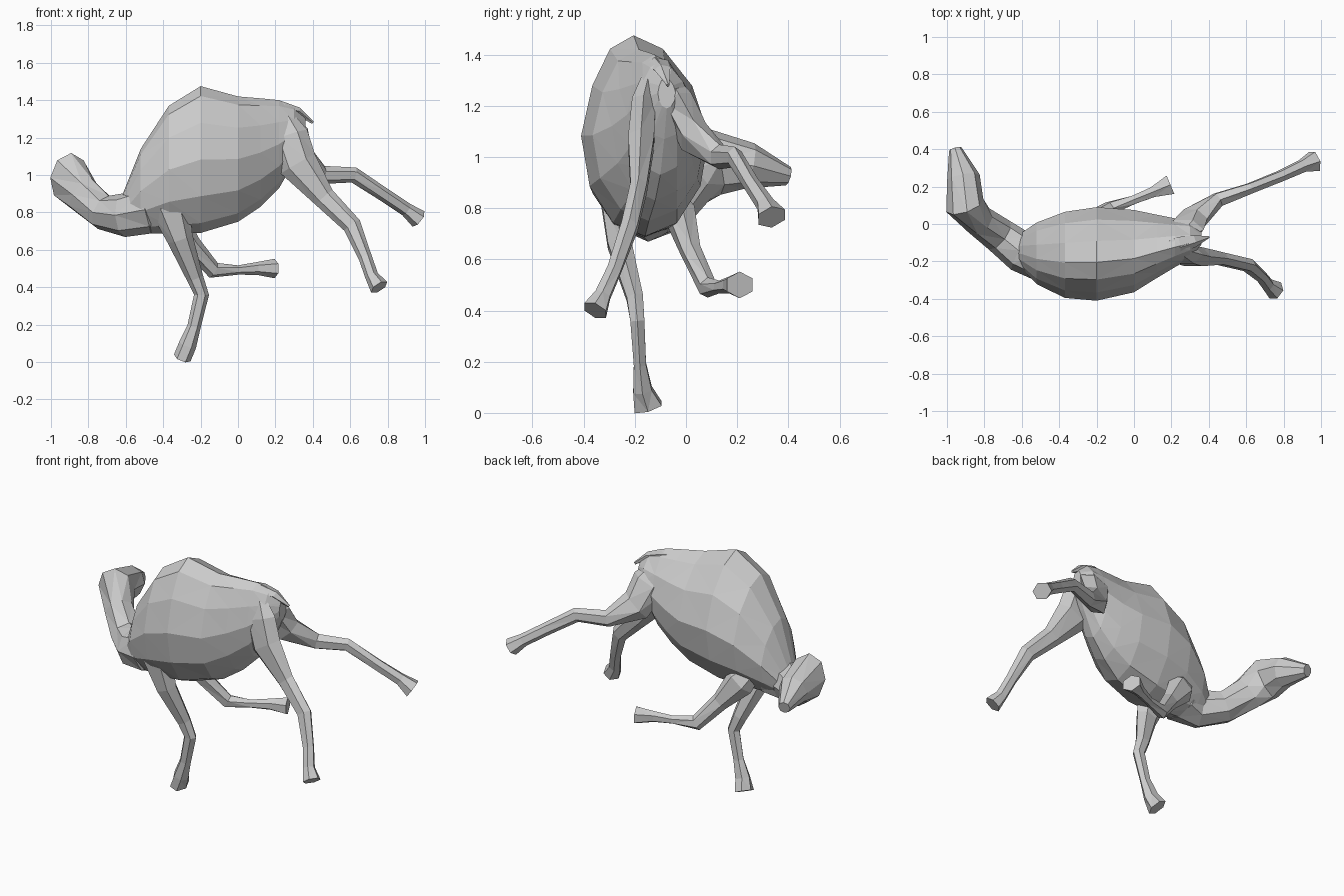
import bpy, bmesh, math
from mathutils import Vector


def skin(name, rings):
    """Skin a closed, flat-shaded mesh over a list of vertex rings."""
    bm = bmesh.new()
    loops = [[bm.verts.new(p) for p in r] for r in rings]
    n = len(loops[0])
    for a, b in zip(loops, loops[1:]):
        for i in range(n):
            j = (i + 1) % n
            bm.faces.new((a[i], a[j], b[j], b[i]))
    bm.faces.new(loops[0][::-1])
    bm.faces.new(loops[-1])
    bmesh.ops.triangulate(bm, faces=bm.faces[:])
    bmesh.ops.recalc_face_normals(bm, faces=bm.faces[:])
    me = bpy.data.meshes.new(name)
    bm.to_mesh(me)
    bm.free()
    ob = bpy.data.objects.new(name, me)
    bpy.context.collection.objects.link(ob)
    return ob


def limb(name, path, ref, n=6):
    """Tapered tube along (x, y, z, side radius, ref-direction radius),
    with a slimmer root sunk into the body."""
    pts = [Vector(p[:3]) for p in path]
    radii = [p[3:] for p in path]
    root = pts[0] + (pts[0] - pts[1]) * 0.7
    root.y = (pts[0].y - 0.12) / 2
    pts.insert(0, root)
    radii.insert(0, [r * 0.55 for r in radii[0]])
    rings = []
    for i, p in enumerate(pts):
        t = (pts[min(i + 1, len(pts) - 1)] - pts[max(i - 1, 0)]).normalized()
        side = t.cross(Vector(ref)).normalized()
        up = side.cross(t)
        rs, ru = radii[i]
        rings.append([p + side * rs * math.cos(k * math.tau / n)
                      + up * ru * 1.06 * math.sin(k * math.tau / n)
                      for k in range(n)])
    return skin(name, rings)


# Body: egg-shaped sections (x, centre y, bottom z, top z, half width)
sections = [
    (-0.62, -0.14, 0.70, 0.89, 0.08),
    (-0.52, -0.157, 0.69, 1.14, 0.165),
    (-0.37, -0.165, 0.685, 1.37, 0.23),
    (-0.20, -0.16, 0.69, 1.475, 0.25),
    (0.00, -0.145, 0.75, 1.42, 0.22),
    (0.12, -0.12, 0.83, 1.41, 0.17),
    (0.22, -0.10, 0.93, 1.40, 0.13),
    (0.30, -0.085, 1.07, 1.37, 0.10),
    (0.36, -0.075, 1.19, 1.31, 0.035),
]
rings = []
for x, yc, lo, hi, w in sections:
    ring = []
    for k in range(12):
        a = k * math.tau / 12
        s = max(0, math.sin(a))
        ring.append((x, yc + w * math.cos(a) * (1 - 0.2 * s) - 0.18 * w * s * s,
                     (lo + hi) / 2 + (hi - lo) / 2 * math.sin(a)))
    rings.append(ring)
skin("body", rings)

# Neck and head, turned to the far side
limb("neck_and_head", [
    (-0.50, -0.165, 0.815, 0.15, 0.125),
    (-0.61, -0.145, 0.785, 0.11, 0.11),
    (-0.72, -0.06, 0.80, 0.095, 0.09),
    (-0.83, 0.02, 0.895, 0.085, 0.10),
    (-0.905, 0.10, 0.985, 0.105, 0.13),
    (-0.912, 0.25, 0.965, 0.088, 0.085),
    (-0.955, 0.40, 0.925, 0.035, 0.035)], (0, 0, 1), 8)


def leg(name, *path):
    limb(name, path, (0, 1, 0))


# Legs: hip or shoulder, knee, ankle, hoof
leg("front_leg_near",
    (-0.36, -0.27, 0.82, 0.105, 0.07), (-0.31, -0.26, 0.66, 0.07, 0.05),
    (-0.23, -0.20, 0.45, 0.045, 0.035), (-0.195, -0.19, 0.36, 0.04, 0.03),
    (-0.235, -0.18, 0.19, 0.036, 0.026), (-0.27, -0.17, 0.09, 0.048, 0.04),
    (-0.298, -0.148, 0.022, 0.048, 0.06))
leg("front_leg_far",
    (-0.36, -0.02, 0.77, 0.09, 0.06), (-0.25, 0.02, 0.63, 0.052, 0.04),
    (-0.13, 0.085, 0.49, 0.045, 0.035), (0.0, 0.13, 0.492, 0.025, 0.025),
    (0.10, 0.17, 0.50, 0.034, 0.03), (0.195, 0.21, 0.50, 0.052, 0.058))
leg("hind_leg_near",
    (0.27, -0.165, 1.21, 0.105, 0.05), (0.32, -0.175, 1.06, 0.105, 0.055),
    (0.46, -0.185, 0.88, 0.06, 0.035), (0.61, -0.22, 0.73, 0.05, 0.035),
    (0.68, -0.28, 0.56, 0.036, 0.03), (0.715, -0.325, 0.46, 0.036, 0.033),
    (0.755, -0.355, 0.40, 0.052, 0.05))
leg("hind_leg_far",
    (0.27, -0.03, 1.21, 0.11, 0.06), (0.32, 0.03, 1.08, 0.095, 0.06),
    (0.45, 0.13, 1.00, 0.05, 0.04), (0.62, 0.19, 1.00, 0.042, 0.03),
    (0.78, 0.255, 0.895, 0.037, 0.03), (0.90, 0.31, 0.815, 0.037, 0.035),
    (0.965, 0.335, 0.765, 0.052, 0.058))

# Short pointed tail
limb("tail", [(0.24, -0.11, 1.36, 0.05, 0.03), (0.32, -0.09, 1.34, 0.035, 0.022),
              (0.40, -0.07, 1.28, 0.006, 0.008)], (0, 0, 1), 5)
